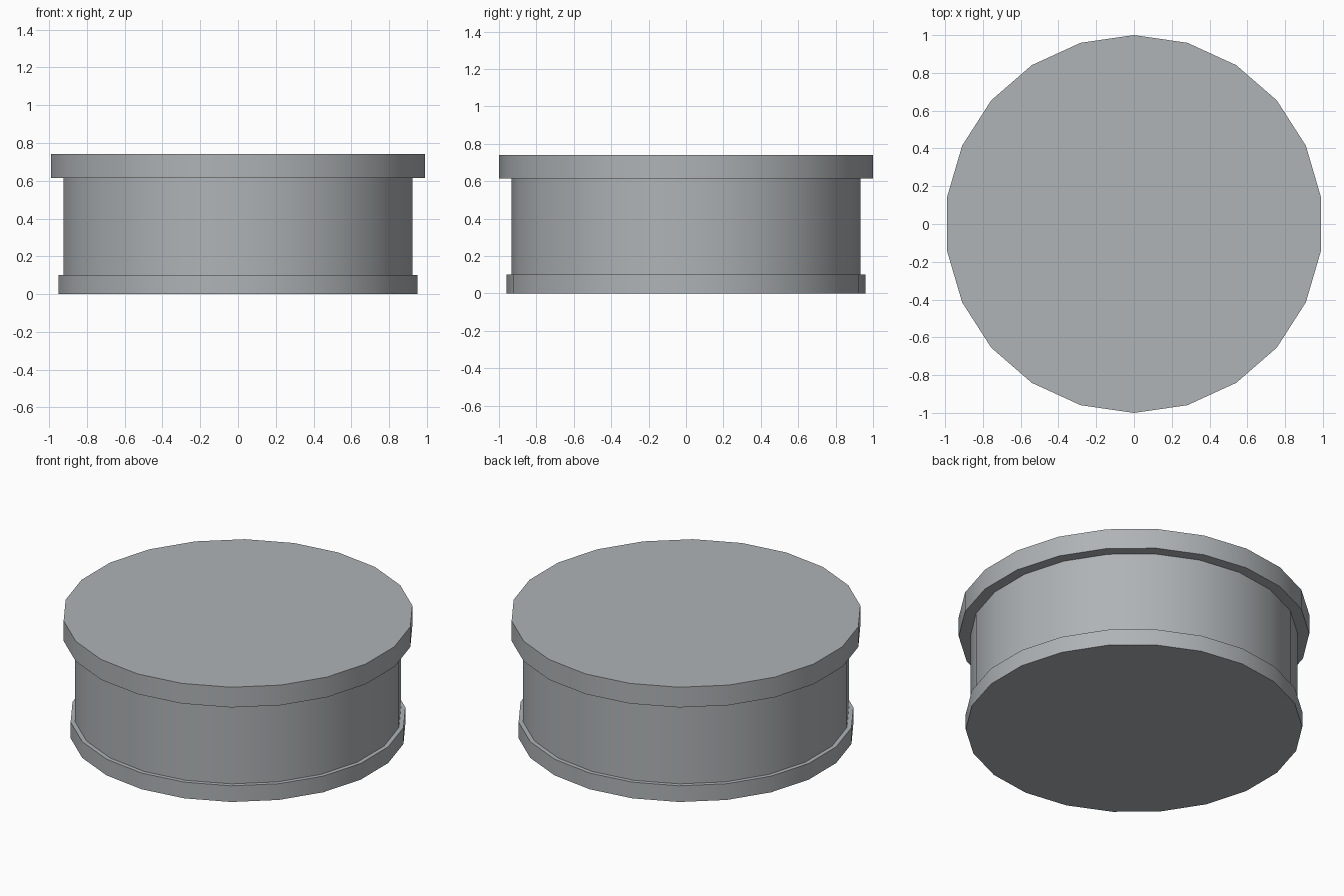
import bpy, bmesh
from math import sin, cos, tau, radians

if "Cube" in bpy.data.objects:
    bpy.data.objects.remove(bpy.data.objects["Cube"])

SIDES = 22

# Half profile (radius, z): base rim, recessed wall, wider top rim
PROFILE = [(0.96, 0.0), (0.96, 0.102), (0.934, 0.102),
           (0.934, 0.614), (1.0, 0.614), (1.0, 0.741)]


def lathe(name, profile, sides):
    """Revolve the profile around z, with a corner facing +y, and cap both ends."""
    bm = bmesh.new()
    rings = [[bm.verts.new((r * sin(tau * i / sides), r * cos(tau * i / sides), z))
              for i in range(sides)] for r, z in profile]
    for low, high in zip(rings, rings[1:]):
        for i in range(sides):
            j = (i + 1) % sides
            bm.faces.new((low[i], low[j], high[j], high[i]))
    bm.faces.new(rings[0])
    bm.faces.new(rings[-1])
    bmesh.ops.recalc_face_normals(bm, faces=bm.faces)
    mesh = bpy.data.meshes.new(name)
    bm.to_mesh(mesh)
    bm.free()
    obj = bpy.data.objects.new(name, mesh)
    bpy.context.collection.objects.link(obj)
    return obj


# Closed round drum with stepped rims
drum = lathe("rimmed_drum", PROFILE, SIDES)

# Cool mid-grey metal
metal = bpy.data.materials.new("grey_metal")
metal.diffuse_color = (0.43, 0.452, 0.468, 1.0)
metal.use_nodes = True
metal.node_tree.nodes["Principled BSDF"].inputs["Base Color"].default_value = metal.diffuse_color
drum.data.materials.append(metal)

# Smooth walls, sharp rim edges
bpy.context.view_layer.objects.active = drum
drum.select_set(True)
bpy.ops.object.shade_smooth_by_angle(angle=radians(30))
